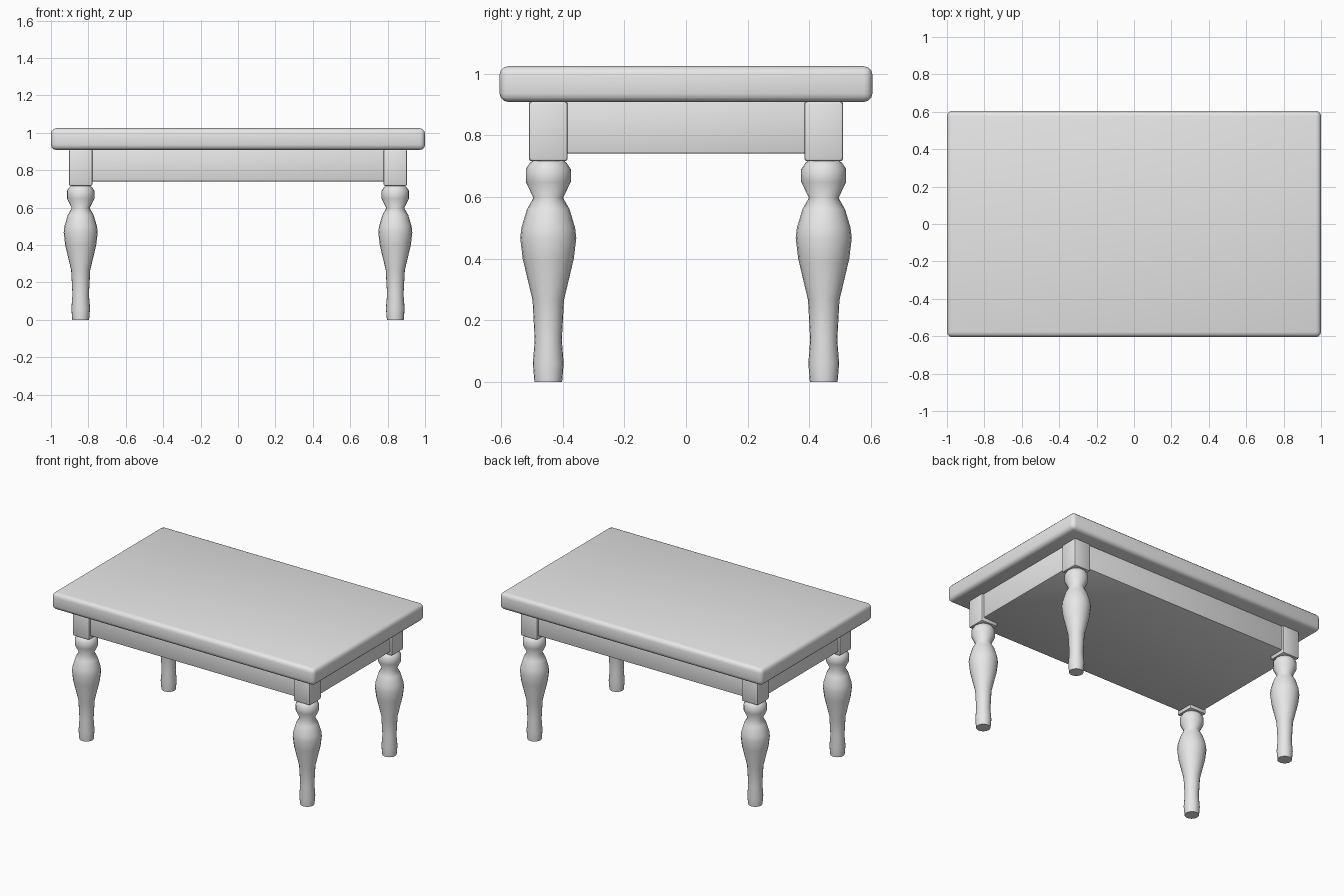
import bpy, bmesh, math

if "Cube" in bpy.data.objects:
    bpy.data.objects.remove(bpy.data.objects["Cube"])

grey = bpy.data.materials.new("light grey")
grey.diffuse_color = (0.8, 0.8, 0.8, 1)
grey.use_nodes = True
grey.node_tree.nodes["Principled BSDF"].inputs["Base Color"].default_value = grey.diffuse_color


def finish(name, bm, angle=40):
    bmesh.ops.recalc_face_normals(bm, faces=bm.faces)
    mesh = bpy.data.meshes.new(name)
    bm.to_mesh(mesh)
    bm.free()
    mesh.materials.append(grey)
    ob = bpy.data.objects.new(name, mesh)
    bpy.context.collection.objects.link(ob)
    bpy.ops.object.select_all(action='DESELECT')
    ob.select_set(True)
    bpy.context.view_layer.objects.active = ob
    bpy.ops.object.shade_smooth_by_angle(angle=math.radians(angle))
    return ob


def box(name, lo, hi, bevel, segments):
    bm = bmesh.new()
    bmesh.ops.create_cube(bm, size=1)
    for v in bm.verts:
        v.co = [(a + b) / 2 + c * (b - a) for a, b, c in zip(lo, hi, v.co)]
    bmesh.ops.bevel(bm, geom=bm.edges[:], offset=bevel, segments=segments,
                    profile=0.5, affect='EDGES')
    return finish(name, bm)


# (radius, height) outline of the turned leg, foot to block
PROFILE = [(0.045, 0), (0.050, 0.06), (0.044, 0.135), (0.051, 0.265),
           (0.083, 0.40), (0.091, 0.467), (0.087, 0.50), (0.069, 0.56),
           (0.048, 0.597), (0.073, 0.648), (0.073, 0.69), (0.060, 0.71),
           (0.045, 0.722)]


def turned_leg(name, x, y, sides=20):
    bm = bmesh.new()
    rings = []
    for r, z in PROFILE:
        rings.append([bm.verts.new((x + r * math.cos(2 * math.pi * i / sides),
                                    y + r * math.sin(2 * math.pi * i / sides), z))
                      for i in range(sides)])
    for a, b in zip(rings, rings[1:]):
        for i in range(sides):
            j = (i + 1) % sides
            bm.faces.new((a[i], a[j], b[j], b[i]))
    bm.faces.new(rings[0][::-1])
    bm.faces.new(rings[-1])
    return finish(name, bm, 60)


# Tabletop with rounded edges
box("tabletop", (-1, -0.605, 0.908), (1, 0.605, 1.024), 0.028, 3)

# Solid apron under the top
box("apron", (-0.89, -0.495, 0.74), (0.89, 0.495, 0.915), 0.007, 2)

# Four legs: square block above a turned post
LX, LY, H = 0.841, 0.447, 0.063
for side, sx in (("left", -1), ("right", 1)):
    for end, sy in (("front", -1), ("back", 1)):
        x, y = sx * LX, sy * LY
        box(f"{end}_{side}_leg_block", (x - H, y - H, 0.716),
            (x + H, y + H, 0.91), 0.009, 2)
        turned_leg(f"{end}_{side}_leg", x, y)
